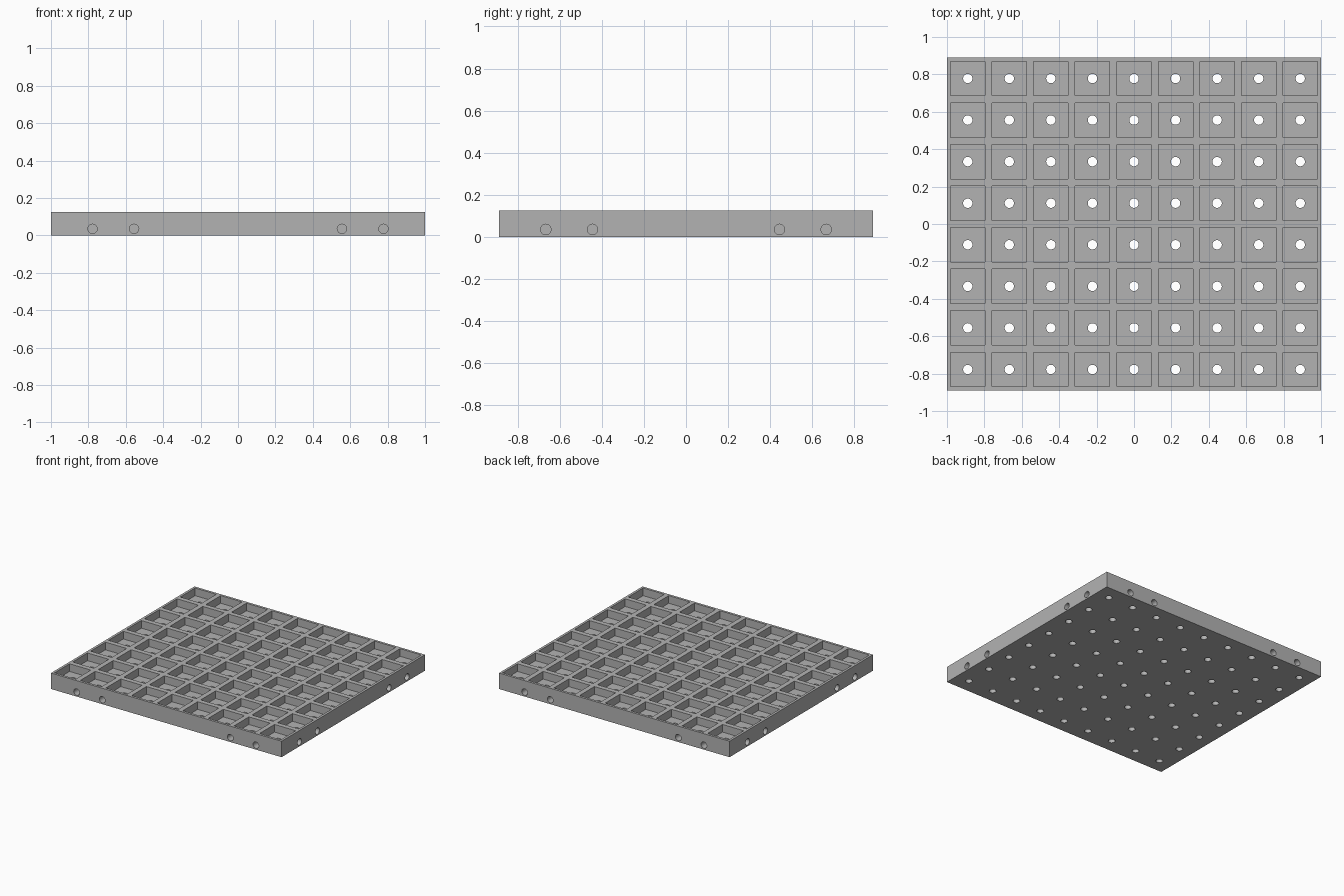
import bpy
import bmesh
import math
from mathutils import Matrix, Vector

if "Cube" in bpy.data.objects:
    bpy.data.objects.remove(bpy.data.objects["Cube"], do_unlink=True)

COLS, ROWS = 9, 8
PITCH = 2 / COLS
HALF_X, HALF_Y = 1.0, ROWS * PITCH / 2
HEIGHT, FLOOR = 0.125, 0.065
POCKET, HOLE_R = 0.184, 0.025
SIDE_Z, SIDE_DEPTH = 0.035, 0.12

grey = bpy.data.materials.new("plain grey")
grey.use_nodes = True
colour = (0.45, 0.45, 0.45, 1)
grey.diffuse_color = colour
grey.node_tree.nodes["Principled BSDF"].inputs["Base Color"].default_value = colour


def add_box(bm, centre, size):
    bmesh.ops.create_cube(bm, size=1, matrix=Matrix.Translation(centre) @ Matrix.Diagonal((*size, 1)))


def add_drill(bm, centre, axis, length):
    turn = Vector(axis).to_track_quat("Z", "Y").to_matrix().to_4x4()
    bmesh.ops.create_cone(bm, cap_ends=True, segments=32, radius1=HOLE_R, radius2=HOLE_R,
                          depth=length, matrix=Matrix.Translation(centre) @ turn)


def make_object(name, bm):
    mesh = bpy.data.meshes.new(name)
    bm.to_mesh(mesh)
    bm.free()
    mesh.materials.append(grey)
    obj = bpy.data.objects.new(name, mesh)
    bpy.context.collection.objects.link(obj)
    return obj


# Solid slab
bm = bmesh.new()
add_box(bm, (0, 0, HEIGHT / 2), (2 * HALF_X, 2 * HALF_Y, HEIGHT))
tray = make_object("grid_tray", bm)

# Square pockets, each with a drain hole through its floor
pockets, drains = bmesh.new(), bmesh.new()
for i in range(COLS):
    for j in range(ROWS):
        x = (i + 0.5) * PITCH - HALF_X
        y = (j + 0.5) * PITCH - HALF_Y
        add_box(pockets, (x, y, FLOOR + 0.1), (POCKET, POCKET, 0.2))
        add_drill(drains, (x, y, 0), (0, 0, 1), 0.3)

# Blind holes in all four sides, below the ribs
sides = bmesh.new()
for sign in (-1, 1):
    for end in (-1, 1):
        for rib in (2.5, 3.5):
            add_drill(sides, (end * rib * PITCH, sign * HALF_Y, SIDE_Z), (0, 1, 0), 2 * SIDE_DEPTH)
        for rib in (2, 3):
            add_drill(sides, (sign * HALF_X, end * rib * PITCH, SIDE_Z), (1, 0, 0), 2 * SIDE_DEPTH)

# Cut the slab, then discard the cutters
bpy.context.view_layer.objects.active = tray
for name, cutter_bm in (("pocket_cutter", pockets), ("drain_cutter", drains), ("side_hole_cutter", sides)):
    cutter = make_object(name, cutter_bm)
    cutter.hide_render = True
    cut = tray.modifiers.new(name, "BOOLEAN")
    cut.operation, cut.solver, cut.object = "DIFFERENCE", "EXACT", cutter
    bpy.ops.object.modifier_apply(modifier=cut.name)
    bpy.data.objects.remove(cutter, do_unlink=True)

# Round hole walls, crisp edges elsewhere
tray.select_set(True)
bpy.ops.object.shade_smooth_by_angle(angle=math.radians(30))
